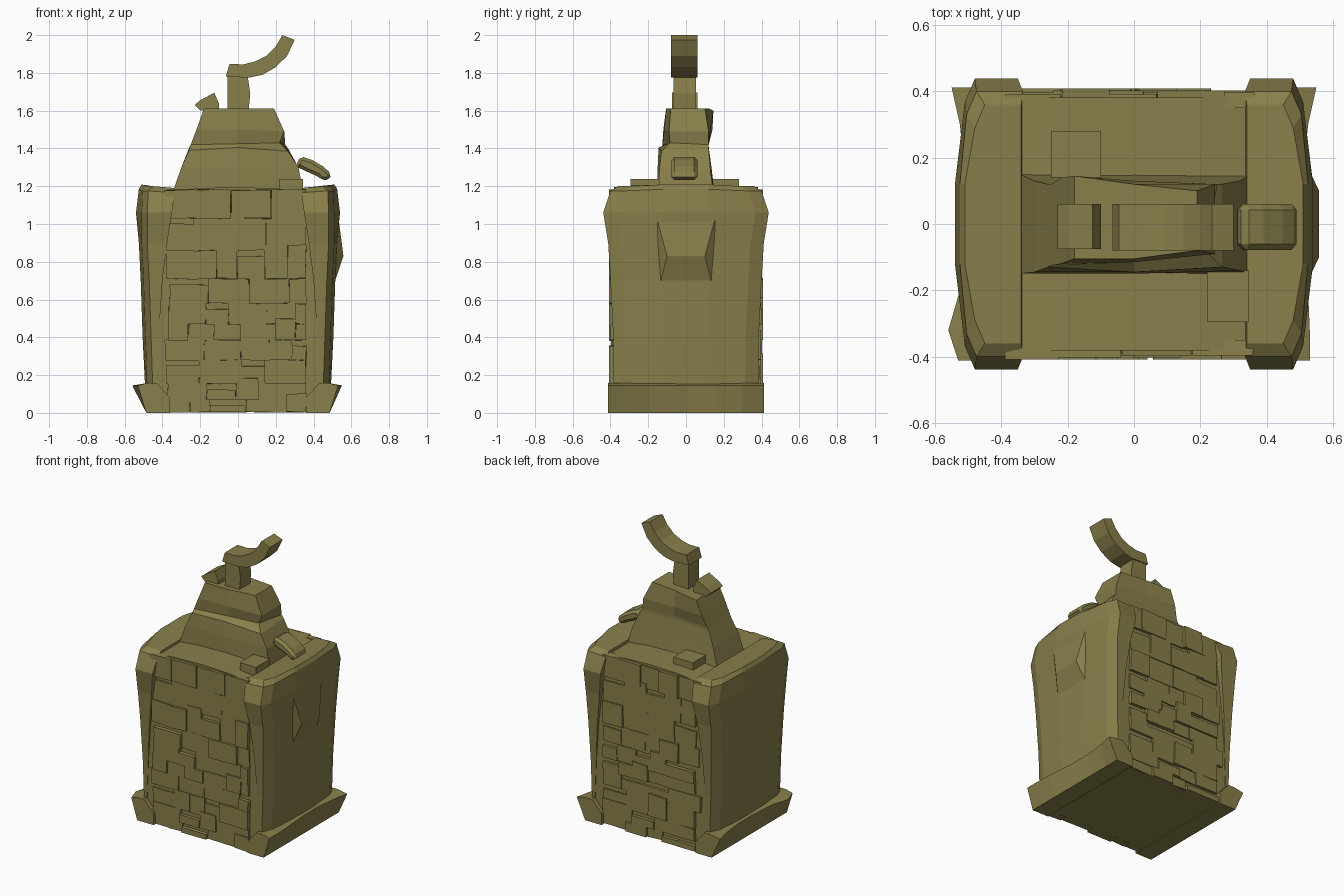
import bpy, bmesh, math, random
random.seed(7)

stone = bpy.data.materials.new("olive stone")
stone.diffuse_color = (0.25, 0.212, 0.07, 1)


def finish(bm, name, bevel=0):
    bmesh.ops.recalc_face_normals(bm, faces=bm.faces)
    me = bpy.data.meshes.new(name)
    bm.to_mesh(me)
    bm.free()
    me.materials.append(stone)
    ob = bpy.data.objects.new(name, me)
    bpy.context.collection.objects.link(ob)
    if bevel:
        m = ob.modifiers.new("bevel", 'BEVEL')
        m.width, m.segments = bevel, 1
    return ob


def loft(name, rings, bevel=0):
    """Skin a stack of closed rings and cap both ends."""
    bm = bmesh.new()
    vs = [[bm.verts.new(p) for p in r] for r in rings]
    n = len(vs[0])
    for a, b in zip(vs, vs[1:]):
        for i in range(n):
            j = (i + 1) % n
            bm.faces.new((a[i], a[j], b[j], b[i]))
    bm.faces.new(vs[0])
    bm.faces.new(vs[-1])
    return finish(bm, name, bevel)


def prism(name, profile, y0, y1, bevel=0):
    """Extrude an x-z outline along y."""
    return loft(name, [[(x, y, z) for x, z in profile] for y in (y0, y1)], bevel)


def hull(name, pts):
    bm = bmesh.new()
    for p in pts:
        bm.verts.new(p)
    bmesh.ops.convex_hull(bm, input=bm.verts)
    return finish(bm, name)


def add_box(bm, x0, x1, y0, y1, z0, z1, jit=0):
    v = [bm.verts.new((x + random.uniform(-jit, jit), y, z + random.uniform(-jit, jit)))
         for z in (z0, z1) for x, y in ((x0, y0), (x1, y0), (x1, y1), (x0, y1))]
    for f in ((0, 1, 2, 3), (4, 5, 6, 7), (0, 1, 5, 4), (1, 2, 6, 5), (2, 3, 7, 6), (3, 0, 4, 7)):
        bm.faces.new([v[i] for i in f])


# Core behind the brickwork, gently sagging top
prism("core", [(-0.45, 0.005), (0.45, 0.005), (0.45, 0.6), (0.36, 1.17), (0.2, 1.188),
               (0, 1.195), (-0.2, 1.19), (-0.36, 1.175), (-0.45, 0.6)], -0.382, 0.382)

# Irregular bricks on the front and back walls
rows = [0.005, 0.07, 0.155, 0.28, 0.385, 0.47, 0.58, 0.71, 0.86, 1.03, 1.18]
for side, label in ((-1, "front"), (1, "back")):
    bm = bmesh.new()
    for z0, z1 in zip(rows, rows[1:]):
        x, xe = -0.37 + random.uniform(-0.02, 0.03), 0.36
        while x < xe - 0.04:
            w = random.uniform(0.1, 0.22)
            x1 = min(x + w, xe)
            if xe - x1 < 0.05:
                x1 = xe
            out = side * random.choice((0.392, 0.397, 0.402, 0.408))
            top = min(z1 + random.choice((0, 0, 0.03, -0.03)), 1.18)
            add_box(bm, x, x1, side * 0.35, out, z0, top, 0.004)
            x = x1
    finish(bm, label + "_bricks")

# Side slabs: (z, inner x, half depth, outer x at corners, outer x in the middle)
slab = [(0.1, 0.43, 0.385, 0.48, 0.49), (0.4, 0.42, 0.385, 0.49, 0.505),
        (0.7, 0.40, 0.40, 0.50, 0.515), (0.9, 0.375, 0.412, 0.51, 0.525),
        (1.06, 0.35, 0.438, 0.51, 0.54), (1.175, 0.335, 0.40, 0.505, 0.525),
        (1.2, 0.34, 0.36, 0.48, 0.51)]
for s, label in ((-1, "left"), (1, "right")):
    rings = []
    for z, xi, yh, xc, xm in slab:
        d = 0.018 if z > 1.15 else 0
        xe = xc - 0.03
        rings.append([(s * xi, -yh, z - d / 2), (s * xe, -yh, z), (s * xc, -yh + 0.07, z),
                      (s * xm, -0.12, z + d / 2), (s * xm, 0.12, z + d / 2),
                      (s * xc, yh - 0.07, z), (s * xe, yh, z), (s * xi, yh, z - d / 2)])
    loft(label + "_slab", rings)

    # Flared foot under each slab: (y, top edge x)
    edge = [(-0.412, 0.53), (-0.32, 0.56 if s < 0 else 0.53), (-0.2, 0.525), (0, 0.51),
            (0.15, 0.51), (0.3, 0.525), (0.412, 0.55)]
    loft(label + "_foot", [[(s * 0.36, y, 0), (s * 0.485, y, 0), (s * x, y, 0.145),
                            (s * 0.48, y, 0.158), (s * 0.43, y, 0.158), (s * 0.36, y, 0.08)]
                           for y, x in edge])

# Raised chip on the right slab
hull("right_chip", [(x, m * y, z) for m in (-1, 1) for x, y, z in
                    ((0.53, 0.16, 1.05), (0.505, 0.14, 0.67), (0.558, 0.1, 0.83), (0.49, 0.14, 0.9))])

# Central mound with a notch on the front right
loft("mound", [
    [(-.345, -.15, 1.17), (0, -.15, 1.17), (.345, -.15, 1.17), (.345, .145, 1.17), (0, .15, 1.17), (-.345, .15, 1.17)],
    [(-.30, -.145, 1.3), (0, -.15, 1.3), (.32, -.14, 1.3), (.32, .13, 1.28), (0, .135, 1.3), (-.30, .13, 1.3)],
    [(-.26, -.13, 1.39), (0, -.145, 1.405), (.265, -.13, 1.385), (.265, .12, 1.4), (0, .12, 1.41), (-.26, .12, 1.4)],
    [(-.25, -.125, 1.42), (0, -.10, 1.425), (.22, -.085, 1.43), (.25, .12, 1.42), (0, .12, 1.43), (-.25, .12, 1.42)],
    [(-.22, -.12, 1.5), (0, -.115, 1.5), (.245, -.09, 1.49), (.245, .12, 1.49), (0, .13, 1.5), (-.22, .14, 1.5)],
    [(-.18, -.105, 1.612), (0, -.105, 1.612), (.19, -.08, 1.612), (.19, .10, 1.612), (0, .12, 1.612), (-.18, .145, 1.6)]])

# Loose flat stones on the top
for name, x0, x1, y0, y1 in (("back_stone", -0.25, -0.1, 0.13, 0.28),
                             ("front_stone", 0.22, 0.345, -0.295, -0.14)):
    bm = bmesh.new()
    add_box(bm, x0, x1, y0, y1, 1.17, 1.237)
    finish(bm, name)

# Post and curved horn
prism("post", [(-0.055, 1.59), (0.055, 1.59), (0.065, 1.69), (0.05, 1.79), (-0.055, 1.79)], -0.065, 0.052)
prism("horn", [(-0.065, 1.78), (0.06, 1.775), (0.13, 1.79), (0.2, 1.83), (0.26, 1.89), (0.30, 1.975),
               (0.235, 2.0), (0.2, 1.94), (0.15, 1.89), (0.09, 1.86), (0.03, 1.845), (-0.045, 1.847)],
      -0.08, 0.06)

# Small shard on the mound's left shoulder
prism("left_shard", [(-0.23, 1.63), (-0.2, 1.60), (-0.1, 1.60), (-0.1, 1.635), (-0.125, 1.695), (-0.2, 1.655)],
      -0.075, 0.06)

# Bent knob on the right shoulder
prism("right_knob", [(0.305, 1.305), (0.37, 1.275), (0.425, 1.25), (0.44, 1.232), (0.485, 1.232), (0.495, 1.265),
                     (0.45, 1.305), (0.39, 1.34), (0.33, 1.36)], -0.078, 0.06, 0.018)
